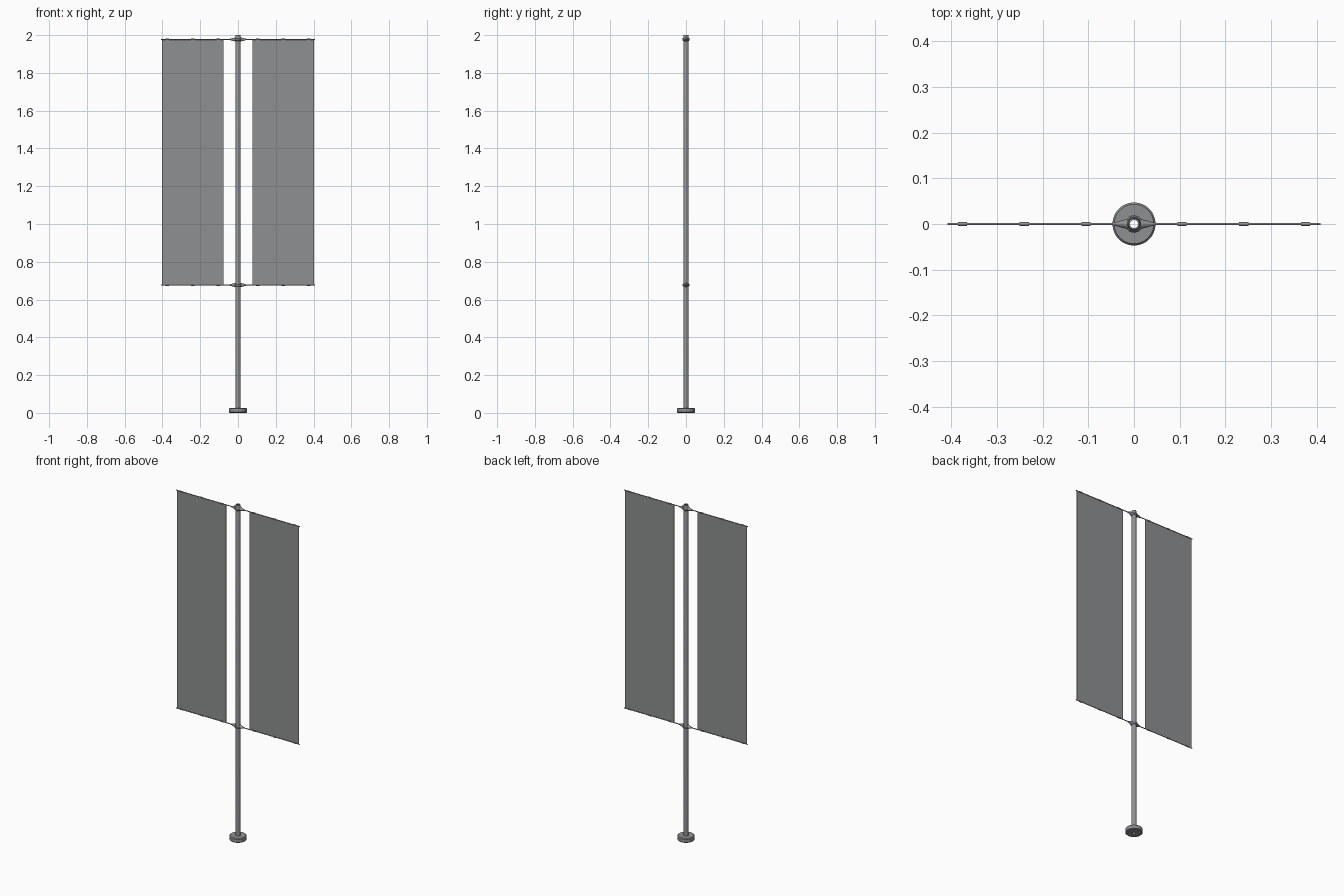
import bpy, bmesh, math
from mathutils import Matrix, Vector

if "Cube" in bpy.data.objects:
    bpy.data.objects.remove(bpy.data.objects["Cube"])

grey = bpy.data.materials.new("steel_grey")
grey.diffuse_color = (0.27, 0.28, 0.285, 1)
grey.use_nodes = True
grey.node_tree.nodes["Principled BSDF"].inputs["Base Color"].default_value = grey.diffuse_color


def finish(name, bm, smooth=True):
    bmesh.ops.recalc_face_normals(bm, faces=bm.faces[:])
    mesh = bpy.data.meshes.new(name)
    bm.to_mesh(mesh)
    bm.free()
    mesh.materials.append(grey)
    ob = bpy.data.objects.new(name, mesh)
    bpy.context.collection.objects.link(ob)
    if smooth:
        bpy.context.view_layer.objects.active = ob
        ob.select_set(True)
        bpy.ops.object.shade_smooth_by_angle(angle=math.radians(35))
        ob.select_set(False)
    return ob


def ring(name, profile, z=0, n=32):
    """Revolve a closed (radius, height) profile round the z axis."""
    bm = bmesh.new()
    rows = [[bm.verts.new((r * math.cos(2 * math.pi * i / n),
                           r * math.sin(2 * math.pi * i / n), z + h))
             for r, h in profile] for i in range(n)]
    for i in range(n):
        a, b = rows[i], rows[(i + 1) % n]
        for j in range(len(profile)):
            k = (j + 1) % len(profile)
            bm.faces.new((a[j], b[j], b[k], a[k]))
    return finish(name, bm)


def rod(name, x0, x1, z, r0, r1):
    """Round bar or taper along x."""
    bm = bmesh.new()
    turn = Matrix.Rotation(math.pi / 2, 4, 'Y')
    if x1 < x0:
        turn = Matrix.Rotation(-math.pi / 2, 4, 'Y')
    bmesh.ops.create_cone(bm, cap_ends=True, segments=16, radius1=r0, radius2=r1,
                          depth=abs(x1 - x0),
                          matrix=Matrix.Translation(((x0 + x1) / 2, 0, z)) @ turn)
    return finish(name, bm)


def box(name, x0, x1, y, z0, z1):
    bm = bmesh.new()
    bmesh.ops.create_cube(bm, size=1)
    bmesh.ops.scale(bm, vec=Vector((abs(x1 - x0), y, z1 - z0)), verts=bm.verts)
    bmesh.ops.translate(bm, vec=Vector(((x0 + x1) / 2, 0, (z0 + z1) / 2)), verts=bm.verts)
    return finish(name, bm, smooth=False)


BOTTOM, TOP = 0.677, 1.977

# Weighted foot and hollow pole
ring("base", [(0.009, 0), (0.043, 0), (0.047, 0.004), (0.047, 0.022),
              (0.043, 0.027), (0.009, 0.027)], n=48)
ring("pole", [(0.009, 0.002), (0.0145, 0.002), (0.0145, 1.99),
              (0.012, 2.0), (0.009, 2.0)])

for level, z in (("lower", BOTTOM), ("upper", TOP)):
    # Collar clamped on the pole
    ring(level + "_collar", [(0.013, -0.008), (0.016, -0.008), (0.019, -0.004),
                             (0.019, 0.004), (0.016, 0.008), (0.013, 0.008)], z)
    for side, s in (("left", -1), ("right", 1)):
        # Tapered socket and crossbar
        rod(f"{level}_{side}_socket", s * 0.014, s * 0.045, z, 0.011, 0.003)
        rod(f"{level}_{side}_crossbar", s * 0.02, s * 0.408, z, 0.0025, 0.0025)
        # Clips holding the cloth
        for i, x in enumerate((0.105, 0.24, 0.375)):
            rod(f"{level}_{side}_clip_{i + 1}", s * (x - 0.01), s * (x + 0.01), z, 0.004, 0.004)

# Cloth panels
for side, s in (("left", -1), ("right", 1)):
    box(side + "_banner", s * 0.077, s * 0.402, 0.002, BOTTOM, TOP)
